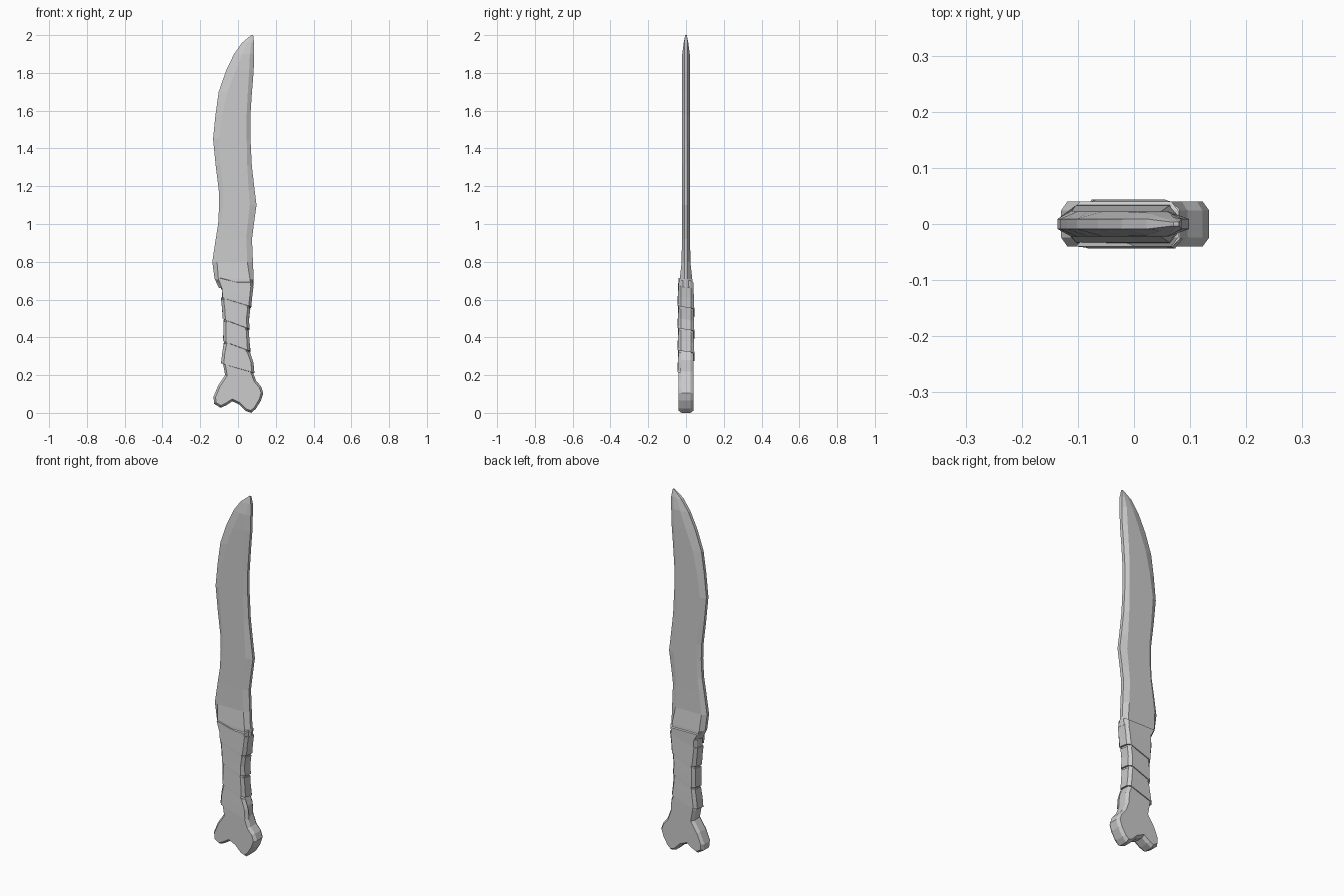
import bpy, bmesh
from mathutils import Vector

if "Cube" in bpy.data.objects:
    bpy.data.objects.remove(bpy.data.objects["Cube"])


def make_object(name, verts, faces):
    mesh = bpy.data.meshes.new(name)
    mesh.from_pydata(verts, [], faces)
    bm = bmesh.new()
    bm.from_mesh(mesh)
    bmesh.ops.recalc_face_normals(bm, faces=bm.faces)
    bm.to_mesh(mesh)
    bm.free()
    obj = bpy.data.objects.new(name, mesh)
    bpy.context.collection.objects.link(obj)
    return obj


def loft(name, rings):
    n = len(rings[0])
    verts = [v for r in rings for v in r]
    faces = [(i * n + j, i * n + (j + 1) % n, (i + 1) * n + (j + 1) % n, (i + 1) * n + j)
             for i in range(len(rings) - 1) for j in range(n)]
    faces += [tuple(range(n)), tuple(range(len(verts) - n, len(verts)))]
    return make_object(name, verts, faces)


def interp(table, z):
    if z <= table[0][0]:
        return table[0][1]
    for (z0, a), (z1, b) in zip(table, table[1:]):
        if z <= z1:
            return a + (b - a) * (z - z0) / (z1 - z0)
    return table[-1][1]


def inset(points, d):
    # moves a counter-clockwise outline inwards
    out = []
    for i, p in enumerate(points):
        a, p, b = Vector(points[i - 1]), Vector(p), Vector(points[(i + 1) % len(points)])
        e0, e1 = (p - a).normalized(), (b - p).normalized()
        n0, n1 = Vector((-e0.y, e0.x)), Vector((-e1.y, e1.x))
        m = (n0 + n1).normalized()
        out.append(p + m * d / max(m.dot(n0), 0.6))
    return out


# Blade: octagonal sections (z, left x, right x, left bevel, right bevel, half thickness)
sections = [
    (0.66, -0.100, 0.080, 0.015, 0.015, 0.036),
    (0.71, -0.124, 0.083, 0.020, 0.020, 0.033),
    (0.80, -0.136, 0.079, 0.025, 0.030, 0.023),
    (0.92, -0.118, 0.074, 0.022, 0.030, 0.022),
    (1.00, -0.105, 0.084, 0.020, 0.033, 0.022),
    (1.10, -0.100, 0.098, 0.020, 0.036, 0.022),
    (1.18, -0.102, 0.088, 0.022, 0.032, 0.022),
    (1.31, -0.118, 0.073, 0.026, 0.024, 0.022),
    (1.45, -0.132, 0.066, 0.030, 0.020, 0.022),
    (1.58, -0.119, 0.066, 0.036, 0.020, 0.022),
    (1.70, -0.102, 0.074, 0.046, 0.022, 0.022),
    (1.81, -0.064, 0.083, 0.050, 0.024, 0.022),
    (1.90, -0.021, 0.085, 0.044, 0.022, 0.020),
    (1.96, 0.022, 0.085, 0.025, 0.015, 0.012),
    (2.00, 0.070, 0.080, 0.003, 0.003, 0.004),
]
rings = []
for z, l, r, bl, br, t in sections:
    e = min(0.009, t * 0.8)
    rings.append([(l, -e, z), (l + bl, -t, z), (r - br, -t, z), (r, -e, z),
                  (r, e, z), (r - br, t, z), (l + bl, t, z), (l, e, z)])
loft("blade", rings)

# Bone handle: knuckled outline with chamfered rims
left = [(0.20, -0.074), (0.26, -0.085), (0.30, -0.085), (0.36, -0.074), (0.52, -0.077),
        (0.60, -0.090), (0.65, -0.092), (0.70, -0.118)]
right = [(0.22, 0.083), (0.28, 0.079), (0.33, 0.060), (0.50, 0.056),
         (0.54, 0.064), (0.60, 0.070), (0.64, 0.079), (0.70, 0.085)]
knuckles = [(-0.105, 0.145), (-0.130, 0.085), (-0.126, 0.048), (-0.092, 0.027), (-0.062, 0.040),
            (-0.030, 0.061), (0.005, 0.045), (0.040, 0.010), (0.070, 0.0), (0.095, 0.022),
            (0.121, 0.065), (0.134, 0.105), (0.122, 0.140), (0.095, 0.172)]
outline = knuckles + [(x - 0.006, z) for z, x in right] + [(x + 0.006, z) for z, x in reversed(left)]
inner = inset(outline, 0.011)
loft("bone_handle", [[(p[0], y, p[1]) for p in pts] for pts, y in
                     ((inner, -0.040), (outline, -0.024), (outline, 0.024), (inner, 0.040))])

# Grip wrap: one flat strap wound down the handle in a helix
pitch, width, turns, top = 0.117, 0.106, 3.4, 0.715
fractions = [0, 0.36, 0.40, 0.46, 0.50, 0.86, 0.90, 0.96]


def strap_point(k, z, grow):
    l, r = interp(left, z) - grow, interp(right, z) + grow
    t, s, c = 0.040 + grow, 0.026, 0.014
    x, y = [(l + c, -t), (r - c, -t), (r, -s), (r, s),
            (r - c, t), (l + c, t), (l, s), (l, -s)][k]
    return (x, y, z)


rings = []
for i in range(int(turns * 8)):
    z = top - pitch * (i // 8 + fractions[i % 8])
    k = i % 8
    rings.append([strap_point(k, z, -0.008), strap_point(k, z, 0.000),
                  strap_point(k, z - width * 0.5, 0.002),
                  strap_point(k, z - width, 0.004), strap_point(k, z - width, -0.008)])
loft("grip_wrap", rings)
